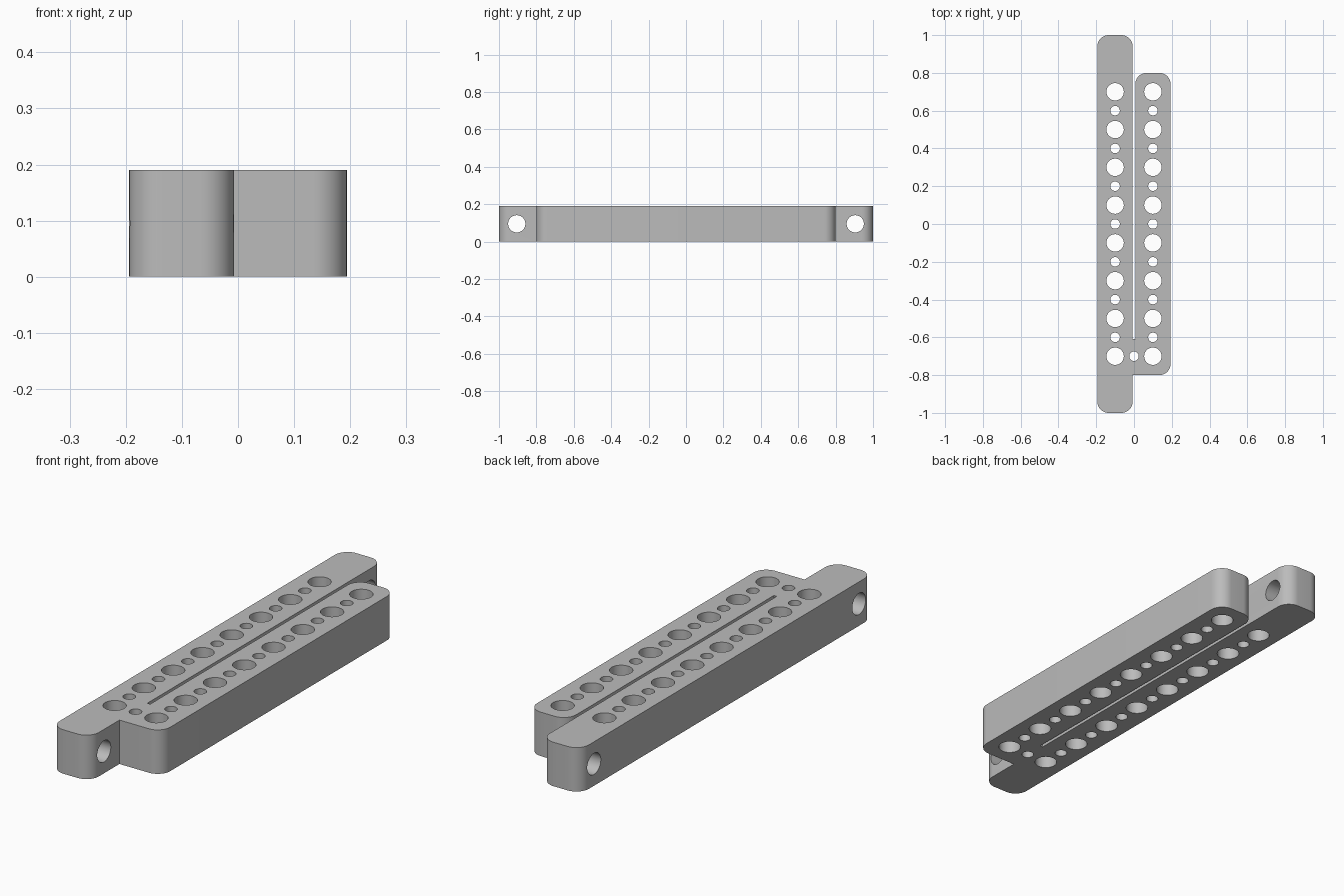
import bpy, bmesh
from math import pi, cos, sin
from mathutils import Matrix

cube = bpy.data.objects.get("Cube")
if cube:
    bpy.data.objects.remove(cube, do_unlink=True)

OUT, GAP, HEIGHT, R = 0.194, 0.007, 0.19, 0.06
LONG, SHORT, SLOT = 1.0, 0.8, -0.61

grey = bpy.data.materials.new("plain grey")
grey.use_nodes = True
colour = (0.5, 0.5, 0.5, 1)
grey.diffuse_color = colour
grey.node_tree.nodes["Principled BSDF"].inputs["Base Color"].default_value = colour


def corner(x, y, sx, sy, steps=12):
    """Rounded corner at (x, y), going anticlockwise; sx, sy point outward."""
    start = {(1, 1): 0, (-1, 1): 1, (-1, -1): 2, (1, -1): 3}[(sx, sy)] * pi / 2
    cx, cy = x - sx * R, y - sy * R
    return [(cx + R * cos(start + pi / 2 * i / steps),
             cy + R * sin(start + pi / 2 * i / steps)) for i in range(steps + 1)]


def make_object(name, bm):
    bmesh.ops.recalc_face_normals(bm, faces=bm.faces)
    mesh = bpy.data.meshes.new(name)
    bm.to_mesh(mesh)
    bm.free()
    mesh.materials.append(grey)
    obj = bpy.data.objects.new(name, mesh)
    bpy.context.collection.objects.link(obj)
    return obj


# Twin bars joined by a bridge at the front, with a slot open at the back
outline = (corner(-OUT, -LONG, -1, -1) + corner(-GAP, -LONG, 1, -1)
           + [(-GAP, -SHORT)]
           + corner(OUT, -SHORT, 1, -1) + corner(OUT, SHORT, 1, 1)
           + corner(GAP, SHORT, -1, 1)
           + [(GAP, SLOT), (-GAP, SLOT)]
           + corner(-GAP, LONG, 1, 1) + corner(-OUT, LONG, -1, 1))
bm = bmesh.new()
base = bm.faces.new([bm.verts.new((x, y, 0)) for x, y in outline])
top = bmesh.ops.extrude_face_region(bm, geom=[base])["geom"]
bmesh.ops.translate(bm, vec=(0, 0, HEIGHT),
                    verts=[v for v in top if isinstance(v, bmesh.types.BMVert)])
body = make_object("twin_bar_body", bm)

# Drilled holes
bm = bmesh.new()


def drill(x, y, radius, sideways=False):
    turn = Matrix.Rotation(pi / 2, 4, "Y") if sideways else Matrix()
    bmesh.ops.create_cone(bm, cap_ends=True, segments=48, radius1=radius,
                          radius2=radius, depth=0.3,
                          matrix=Matrix.Translation((x, y, HEIGHT / 2)) @ turn)


for x in (-0.1, 0.1):
    for i in range(8):
        drill(x, -0.7 + 0.2 * i, 0.046)
    for i in range(7):
        drill(x, -0.6 + 0.2 * i, 0.025)
drill(0, -0.7, 0.025)
for y in (-0.905, 0.905):
    drill(-0.1, y, 0.046, sideways=True)
drills = make_object("hole_cutter", bm)
drills.hide_render = True

cut = body.modifiers.new("holes", "BOOLEAN")
cut.operation = "DIFFERENCE"
cut.solver = "EXACT"
cut.object = drills

bpy.ops.object.select_all(action="DESELECT")
body.select_set(True)
bpy.context.view_layer.objects.active = body
bpy.ops.object.modifier_apply(modifier=cut.name)
bpy.data.objects.remove(drills, do_unlink=True)
bpy.ops.object.shade_smooth_by_angle(angle=pi / 6)
